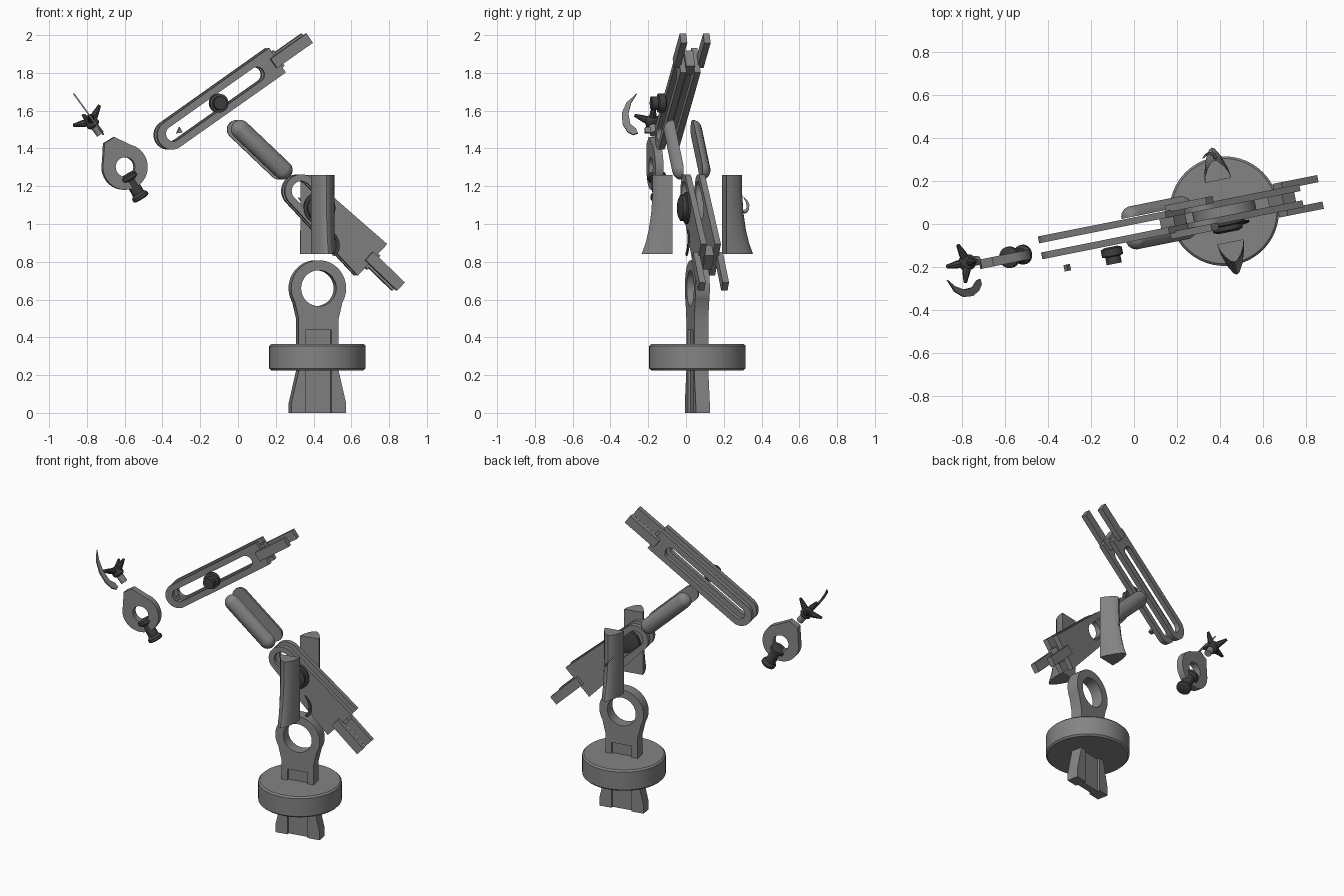
import bpy
from math import sin, cos, pi, radians
from mathutils import Matrix, Vector

cube = bpy.data.objects.get("Cube")
if cube:
    bpy.data.objects.remove(cube)


def material(name, value):
    m = bpy.data.materials.new(name)
    m.use_nodes = True
    m.diffuse_color = (value, value, value, 1)
    m.node_tree.nodes["Principled BSDF"].inputs["Base Color"].default_value = (value, value, value, 1)
    return m


GREY = material("metal grey", 0.23)
DARK = material("dark rubber", 0.05)
# The arm lies in a vertical plane turned slightly about z
FRAME = Matrix.Translation((0.42, 0.06, 0)) @ Matrix.Rotation(radians(11.3), 4, 'Z')


def place(name, mesh, local, mat, frame=FRAME):
    obj = bpy.data.objects.new(name, mesh)
    bpy.context.collection.objects.link(obj)
    mesh.materials.clear()
    mesh.materials.append(mat)
    obj.matrix_world = frame @ local
    bpy.ops.object.select_all(action='DESELECT')
    obj.select_set(True)
    bpy.context.view_layer.objects.active = obj
    bpy.ops.object.shade_smooth_by_angle(angle=radians(35))
    return obj


def arc(r, a0, a1, n=24, cx=0, cy=0):
    angles = [radians(a0 + (a1 - a0) * i / n) for i in range(n + 1)]
    return [(cx + r * cos(a), cy + r * sin(a)) for a in angles]


def stadium(r, x0, x1):
    return arc(r, 90, 270, 16, x0) + arc(r, -90, 90, 16, x1)


def plate(name, outlines, v0, v1, u=0, z=0, angle=0, mat=GREY, frame=FRAME):
    """Outline with holes, drawn in the arm plane and given thickness v0 to v1."""
    curve = bpy.data.curves.new(name, 'CURVE')
    curve.dimensions = '2D'
    curve.fill_mode = 'BOTH'
    curve.extrude = abs(v1 - v0) / 2
    for line in outlines:
        s = curve.splines.new('POLY')
        s.points.add(len(line) - 1)
        for p, (x, y) in zip(s.points, line):
            p.co = (x, y, 0, 1)
        s.use_cyclic_u = True
    temp = bpy.data.objects.new("temp", curve)
    mesh = bpy.data.meshes.new_from_object(temp)
    mesh.name = name
    bpy.data.objects.remove(temp)
    local = (Matrix.Translation((u, (v0 + v1) / 2, z)) @ Matrix.Rotation(pi / 2, 4, 'X')
             @ Matrix.Rotation(radians(angle), 4, 'Z'))
    return place(name, mesh, local, mat, frame)


def loft(name, rings, local, mat=GREY):
    n = len(rings[0])
    faces = [tuple(reversed(range(n))), tuple(range(n * (len(rings) - 1), n * len(rings)))]
    for k in range(len(rings) - 1):
        for i in range(n):
            j = (i + 1) % n
            faces.append((k * n + i, k * n + j, k * n + n + j, k * n + n + i))
    mesh = bpy.data.meshes.new(name)
    mesh.from_pydata([p for r in rings for p in r], [], faces)
    return place(name, mesh, local, mat)


def lathe(name, profile, origin, axis, mat=DARK, n=24):
    rings = [[(x, y, h) for x, y in arc(r, 0, 360 - 360 / n, n - 1)] for r, h in profile]
    turn = Vector(axis).to_track_quat('Z', 'Y').to_matrix().to_4x4()
    return loft(name, rings, Matrix.Translation(origin) @ turn, mat)


# Base disc with softened rims
lathe("base_disc", [(0.245, 0.225), (0.255, 0.235), (0.255, 0.355), (0.245, 0.365)],
      (0, 0, 0), (0, 0, 1), GREY, 64)

# Base lug: solid core and two cheeks with a slot at the foot
left = [(-0.108, 0.5), (-0.108, 0.22), (-0.148, 0.05), (-0.148, 0)]
right = [(-x, y) for x, y in reversed(left)]
head = arc(0.148, -30, 210, 40, 0, 0.66)
eye = arc(0.095, 0, 350, 35, 0, 0.66)
notch = [(-0.068, 0), (-0.068, 0.44), (0.068, 0.44), (0.068, 0)]
plate("base_lug_core", [head + left + right, eye], -0.022, 0.022)
for side, s in (("front", -1), ("back", 1)):
    plate(side + "_lug_cheek", [head + left + notch + right, eye], s * 0.022, s * 0.038)


# Two-plate arm segment with a slot, an end block and a fork
def arm_segment(name, u, z, angle, r, end, length, slot):
    outline = arc(r, 90, 270) + [(length, -end), (length, end)]
    tip = length + 0.205
    prong = [(length - 0.03, -0.03), (tip, -0.03), (tip, 0.03), (length - 0.03, 0.03)]
    block = [(length - 0.06, -0.05), (length + 0.02, -0.05), (length + 0.02, 0.05), (length - 0.06, 0.05)]
    for side, s in (("front", -1), ("back", 1)):
        plate(f"{name}_{side}_plate", [outline, slot], s * 0.022, s * 0.054, u, z, angle)
        plate(f"{name}_{side}_prong", [prong], s * 0.046, s * 0.08, u, z, angle)
    plate(name + "_end_block", [block], -0.024, 0.024, u, z, angle)


arm_segment("lower_arm", -0.097, 1.175, -43.5, 0.088, 0.115, 0.53, stadium(0.052, 0, 0.14))
arm_segment("upper_arm", -0.796, 1.472, 34.7, 0.078, 0.079, 0.694, stadium(0.04, 0.01, 0.56))

# Domed link pads either side of the elbow
levels = [(0.05, 0), (0.05, 0.012), (0.044, 0.028), (0.03, 0.042), (0.01, 0.05)]
for side, s, v in (("front", -1, -0.045), ("back", 1, 0.058)):
    rings = [[(x, -s * h, y) for x, y in stadium(r, 0, 0.315)] for r, h in levels]
    rings = [[(x, -y, z) for x, y, z in ring] for ring in rings]
    if s > 0:
        rings = [list(reversed(ring)) for ring in rings]
    loft(side + "_link_pad", rings,
         Matrix.Translation((-0.425, v, 1.5)) @ Matrix.Rotation(radians(43), 4, 'Y'))

# Flared shoulder covers with a ridged outer side
section = [(-0.063, 0), (-0.056, 0.3), (-0.036, 0.7), (-0.014, 0.95), (0, 1),
           (0.014, 0.95), (0.036, 0.7), (0.056, 0.3), (0.063, 0)]
flare = [(0.84, 0.155), (0.9, 0.133), (0.97, 0.116), (1.06, 0.103), (1.16, 0.096), (1.26, 0.095)]
for side, turn in (("front", pi), ("back", 0)):
    rings = [[(x, 0.146 + d * y, z) for x, y in reversed(section)] for z, d in flare]
    loft(side + "_cover", rings, Matrix.Rotation(turn, 4, 'Z'))

# Joint knobs on the front side
lathe("shoulder_knob", [(0.06, 0), (0.085, 0.01), (0.085, 0.035), (0.07, 0.04), (0.07, 0.06), (0.05, 0.07)],
      (0.0, -0.03, 1.085), (0, -1, 0))
lathe("elbow_knob", [(0.03, 0), (0.05, 0.008), (0.05, 0.042), (0.036, 0.046), (0.036, 0.08)],
      (-0.55, -0.06, 1.64), (0, -1, 0))
plate("small_stop", [[(-0.015, -0.015), (0.015, -0.01), (0, 0.018)]], -0.13, -0.1, -0.768, 1.495)

# Wrist ring with its neck
plate("wrist_ring", [arc(0.121, 45, 315, 40) + [(0.165, -0.032), (0.165, 0.032)],
                     arc(0.052, 0, 345, 23)], -0.042, 0.002, -1.045, 1.302, 121)

# Wrist spool
lathe("wrist_spool", [(0.04, 0), (0.05, 0.006), (0.05, 0.025), (0.033, 0.035), (0.033, 0.115),
                      (0.046, 0.13), (0.046, 0.145), (0.038, 0.15)],
      (-1.03, -0.015, 1.262), (0.076, 0, -0.125))

# Gripper hub, stem and four swept fingers
hub = Vector((-1.22, 0.0, 1.54))
axis, across = Vector((-0.6, 0, 0.8)), Vector((0.8, 0, 0.6))
lathe("gripper_stem", [(0.022, 0.02), (0.022, 0.08)], hub, -axis, GREY, 16)
lathe("gripper_hub", [(0.026, -0.03), (0.036, -0.02), (0.036, 0.02), (0.02, 0.03)], hub, axis)
for i in range(4):
    reach = across * cos(i * pi / 2) + Vector((0, 1, 0)) * sin(i * pi / 2) + axis * 0.5
    lathe(f"gripper_finger_{i + 1}", [(0.022, 0), (0.018, 0.05), (0.008, 0.1)], hub, reach, DARK, 8)

# Curved claws: a crescent outline placed along a direction, bulging sideways
crescent = [(0, 0), (0.06, -0.055), (0.13, -0.08), (0.2, -0.075), (0.25, -0.05), (0.27, -0.02),
            (0.26, 0.005), (0.23, -0.005), (0.2, -0.035), (0.13, -0.045), (0.06, -0.03)]


def claw(name, tip, along, bulge, size, mat):
    a, b = Vector(along).normalized(), -Vector(bulge).normalized()
    basis = Matrix((a, a.cross(b), b)).transposed().to_4x4()
    line = [(x * size, y * size) for x, y in crescent]
    plate(name, [line], -0.004, 0.004, mat=mat, frame=Matrix.Translation(tip) @ basis)


claw("gripper_claw", (-0.87, -0.26, 1.69), (0.16, 0, -0.22), (0, -1, 0), 1, GREY)
claw("back_claw", (0.32, 0.305, 1.14), (0.06, 0, -0.08), (0, 1, 0), 0.38, GREY)
claw("lower_claw", (0.49, 0.01, 0.97), (0.02, 0, -0.14), (1, 0.2, 0), 0.52, DARK)
